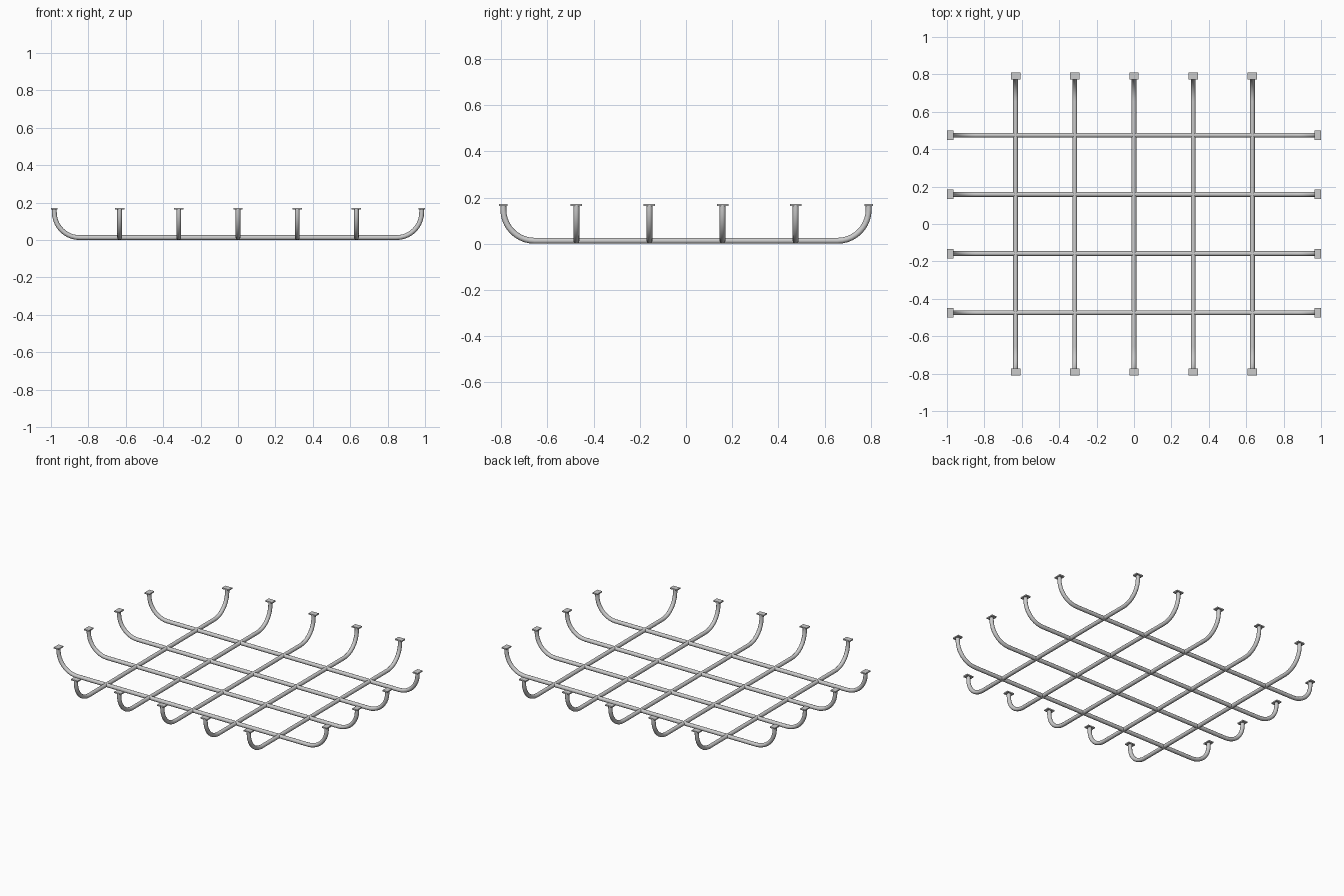
import bpy, math
from mathutils import Matrix

if "Cube" in bpy.data.objects:
    bpy.data.objects.remove(bpy.data.objects["Cube"])

R = 0.0128        # tube radius
BEND = 0.135      # bend radius of the upturned ends
TOP = 0.172       # overall height
PLATE_T = 0.008   # foot plate thickness
PITCH = 0.3165    # grid spacing


def bar_profile(half):
    """Half-profile in (u, z): flat run, quarter bend, short upright; then mirrored."""
    pts = [(half - BEND + BEND * math.sin(a), R + BEND * (1 - math.cos(a)))
           for a in (math.pi / 2 * i / 10 for i in range(11))]
    pts.append((half, TOP - PLATE_T / 2))
    return [(-u, z) for u, z in reversed(pts)] + pts


def make_bar(name, half, along_x, offset):
    cu = bpy.data.curves.new(name, 'CURVE')
    cu.dimensions = '3D'
    cu.bevel_depth = R
    cu.bevel_resolution = 4
    cu.use_fill_caps = True
    pts = bar_profile(half)
    sp = cu.splines.new('POLY')
    sp.points.add(len(pts) - 1)
    for p, (u, z) in zip(sp.points, pts):
        p.co = (u, offset, z, 1) if along_x else (offset, u, z, 1)
    ob = bpy.data.objects.new(name, cu)
    bpy.context.collection.objects.link(ob)
    bpy.ops.object.select_all(action='DESELECT')
    ob.select_set(True)
    bpy.context.view_layer.objects.active = ob
    bpy.ops.object.convert(target='MESH')
    bpy.ops.object.shade_smooth_by_angle(angle=math.radians(40))


def make_plate(name, x, y, sx, sy):
    bpy.ops.mesh.primitive_cube_add(size=1)
    ob = bpy.context.object
    ob.name = name
    ob.data.transform(Matrix.Diagonal((sx, sy, PLATE_T, 1)))
    ob.location = (x, y, TOP - PLATE_T / 2)


HX, HY = 0.982, 0.791   # centres of the upright ends

# Long bars running left to right, with end plates
for i in range(4):
    y = (i - 1.5) * PITCH
    make_bar(f"long_bar_{i+1}", HX, True, y)
    for s in (-1, 1):
        make_plate(f"long_bar_plate_{i+1}", s * HX, y, 0.036, 0.05)

# Cross bars running front to back, with end plates
for i in range(5):
    x = (i - 2) * PITCH
    make_bar(f"cross_bar_{i+1}", HY, False, x)
    for s in (-1, 1):
        make_plate(f"cross_bar_plate_{i+1}", x, s * HY, 0.05, 0.036)
